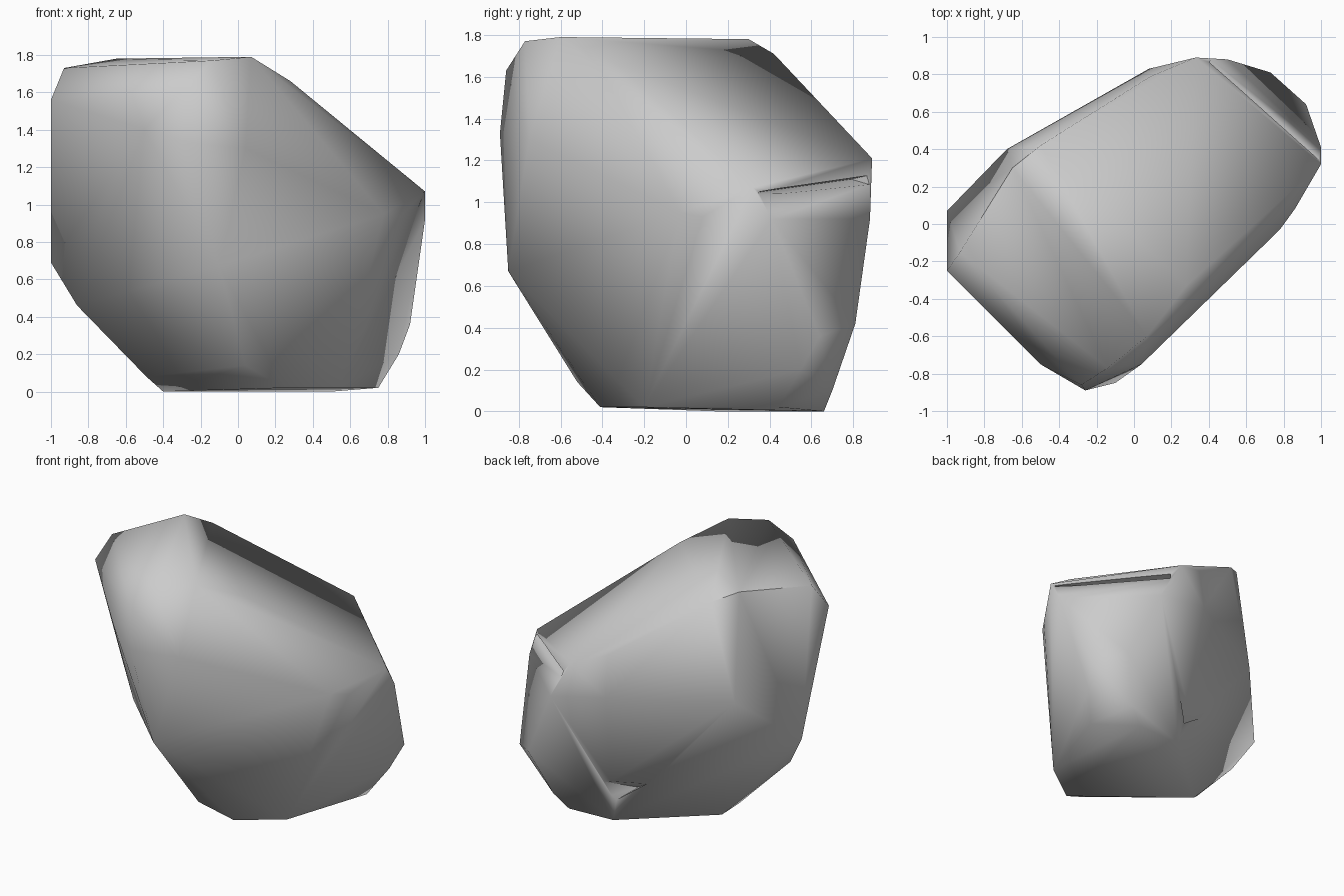
import bpy, bmesh, math

cube = bpy.data.objects.get("Cube")
if cube:
    bpy.data.objects.remove(cube, do_unlink=True)

stone = bpy.data.materials.new("stone_grey")
stone.use_nodes = True
grey = (0.6, 0.6, 0.6, 1)
stone.diffuse_color = grey
stone.node_tree.nodes["Principled BSDF"].inputs["Base Color"].default_value = grey


def hull(name, points):
    """Closed convex solid around the given corner points."""
    bm = bmesh.new()
    for p in points:
        bm.verts.new(p)
    out = bmesh.ops.convex_hull(bm, input=bm.verts)
    loose = {g for g in out["geom_interior"] if isinstance(g, bmesh.types.BMVert)}
    bmesh.ops.delete(bm, geom=list(loose), context="VERTS")
    bmesh.ops.recalc_face_normals(bm, faces=bm.faces)
    mesh = bpy.data.meshes.new(name)
    bm.to_mesh(mesh)
    bm.free()
    mesh.materials.append(stone)
    obj = bpy.data.objects.new(name, mesh)
    bpy.context.collection.objects.link(obj)
    return obj


def carve(target, cutter):
    """Subtract a cutter from the target and discard it."""
    cut = target.modifiers.new("carve", "BOOLEAN")
    cut.operation = "DIFFERENCE"
    cut.solver = "EXACT"
    cut.object = cutter
    bpy.ops.object.modifier_apply(modifier=cut.name)
    bpy.data.objects.remove(cutter, do_unlink=True)


# Corners of the boulder, grouped by region
base = [(.25, -.41, .02), (.54, -.2, .02), (.75, .44, .02), (.5, .66, 0),
        (.15, .64, 0), (-.4, .15, 0)]
underside = [(.04, -.52, .14), (-.49, .08, .08), (-.86, 0, .46),
             (.86, .55, .2), (.6, .7, .1)]
sides = [(-.1, -.85, .67), (-1, .07, .69), (.92, .64, .36), (.73, .81, .42),
         (1, .41, .92), (.5, .88, .92), (.08, .83, 1), (-.68, .4, 1),
         (.86, .08, .93), (.78, -.03, .95), (.04, -.75, 1.3)]
shoulder = [(-.26, -.89, 1.33), (-.5, -.75, 1.4), (-1, -.25, 1.56),
            (-.28, -.86, 1.63), (1, .32, 1.07), (.33, .89, 1.21), (.09, .79, 1.3)]
crown = [(-.93, -.15, 1.73), (-.14, -.77, 1.77), (.07, -.6, 1.79),
         (-.65, .3, 1.78), (-.5, .42, 1.71), (.28, -.33, 1.66)]
boulder = hull("boulder", base + underside + sides + shoulder + crown)
bpy.ops.object.select_all(action="DESELECT")
bpy.context.view_layer.objects.active = boulder
boulder.select_set(True)

# Wedge-shaped crack under the lower lip of the top slope
carve(boulder, hull("crack_cutter", [
    (.34, .79, 1.11), (.94, .32, 1.045), (.6, 1.1, 1.02),
    (.6, 1.1, 1.18), (1.1, .42, 1.03), (1.1, .42, 1.06)]))

# Chipped hollow low on the back
carve(boulder, hull("chip_cutter", [
    (.04, .5, .22), (-.35, .75, .5), (.35, .95, .4), (.2, .85, .1)]))

# Soft shading with crisp main ridges
bpy.ops.object.shade_smooth_by_angle(angle=math.radians(70))
